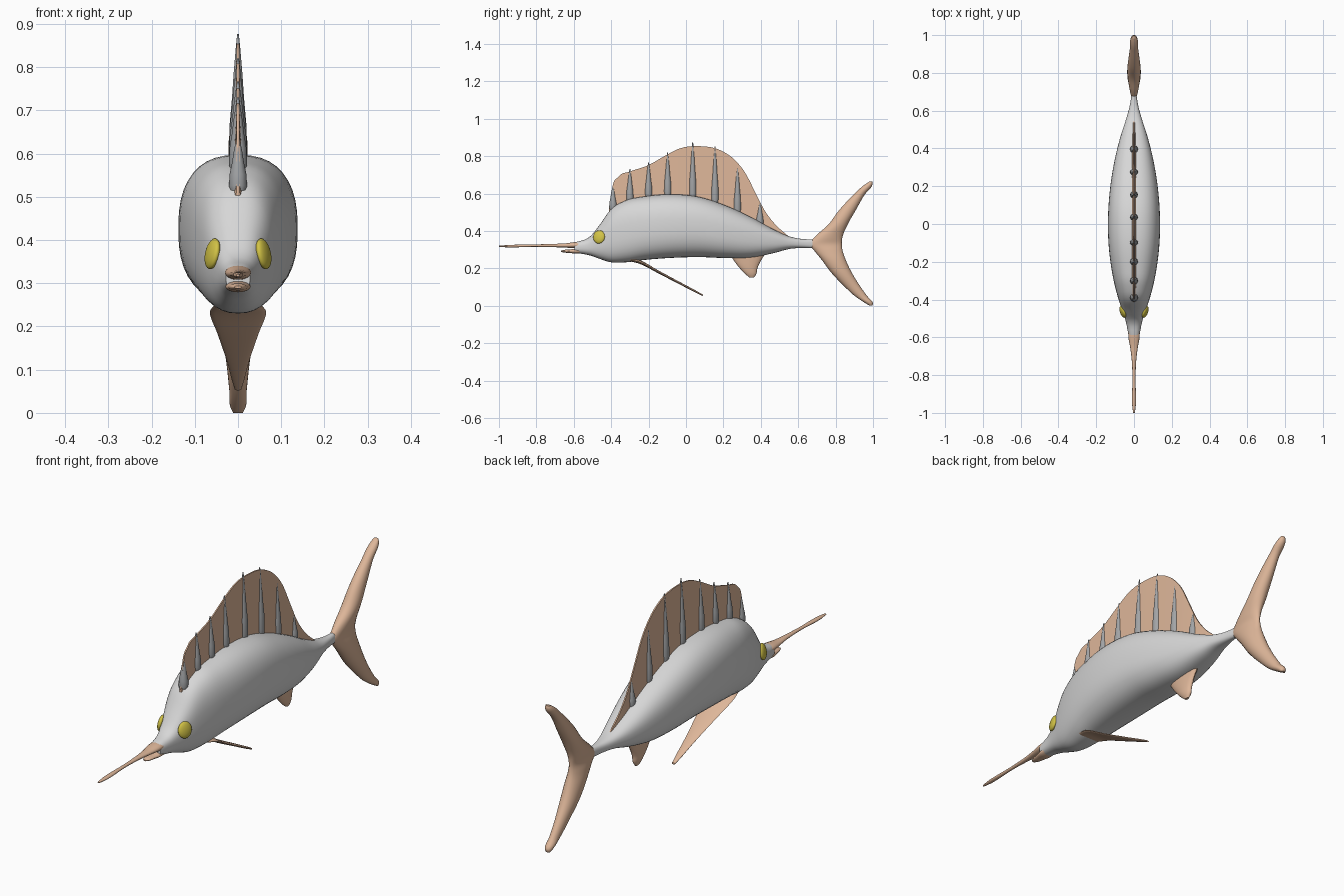
import bpy, bmesh, math


def material(name, rgb):
    m = bpy.data.materials.new(name)
    m.diffuse_color = (*rgb, 1)
    return m


GREY = material("body light grey", (0.68, 0.68, 0.68))
TAN = material("fin tan", (0.73, 0.47, 0.32))
STEEL = material("spine grey", (0.36, 0.37, 0.38))
YELLOW = material("eye yellow", (0.64, 0.54, 0.06))


def finish(bm, name, mat, angle=50):
    bmesh.ops.recalc_face_normals(bm, faces=bm.faces)
    me = bpy.data.meshes.new(name)
    bm.to_mesh(me)
    bm.free()
    ob = bpy.data.objects.new(name, me)
    bpy.context.collection.objects.link(ob)
    me.materials.append(mat)
    bpy.ops.object.select_all(action='DESELECT')
    ob.select_set(True)
    bpy.context.view_layer.objects.active = ob
    bpy.ops.object.shade_smooth_by_angle(angle=math.radians(angle))
    return ob


def smooth_rows(rows, k):
    """Cubic interpolation of rows; the first column is the parameter."""
    n = len(rows)
    d = [[(b - a) / (q[0] - p[0]) for a, b in zip(p, q)] for p, q in zip(rows, rows[1:])]
    m = [d[0]]
    for i in range(1, n - 1):
        h0, h1 = rows[i][0] - rows[i - 1][0], rows[i + 1][0] - rows[i][0]
        m.append([(h0 * b + h1 * a) / (h0 + h1) for a, b in zip(d[i - 1], d[i])])
    m.append(d[-1])
    out = []
    for i in range(n - 1):
        h = rows[i + 1][0] - rows[i][0]
        for j in range(k):
            s = j / k
            a, b = 2 * s**3 - 3 * s**2 + 1, s**3 - 2 * s**2 + s
            c, e = 3 * s**2 - 2 * s**3, s**3 - s**2
            r = [a * p + b * h * u + c * q + e * h * v
                 for p, u, q, v in zip(rows[i], m[i], rows[i + 1], m[i + 1])]
            r[0] = rows[i][0] + s * h
            out.append(r)
    return out + [list(rows[-1])]


def skin(rings, name, mat, angle=50):
    bm = bmesh.new()
    vs = [[bm.verts.new(p) for p in ring] for ring in rings]
    n = len(vs[0])
    for a, b in zip(vs, vs[1:]):
        for i in range(n):
            bm.faces.new((a[i], a[(i + 1) % n], b[(i + 1) % n], b[i]))
    bm.faces.new(vs[0])
    bm.faces.new(vs[-1])
    return finish(bm, name, mat, angle)


def loft(name, mat, axis, rows, n=24, power=2.0, k=5):
    """Rows: position along axis, low edge, high edge, half width in x."""
    rings = []
    for t, lo, hi, hx in smooth_rows(rows, k):
        ring = []
        for i in range(n):
            a = 2 * math.pi * i / n
            c, s = math.cos(a), math.sin(a)
            x = hx * math.copysign(abs(c) ** (2 / power), c)
            v = (lo + hi) / 2 + (hi - lo) / 2 * math.copysign(abs(s) ** (2 / power), s)
            ring.append((x, t, v) if axis == 'y' else (x, v, t))
        rings.append(ring)
    return skin(rings, name, mat)


# body
loft("body", GREY, 'y', [
    (-0.595, 0.284, 0.338, 0.028), (-0.51, 0.268, 0.373, 0.045),
    (-0.46, 0.25, 0.435, 0.061), (-0.405, 0.233, 0.512, 0.08),
    (-0.325, 0.232, 0.562, 0.102), (-0.22, 0.245, 0.585, 0.122),
    (-0.03, 0.258, 0.595, 0.138), (0.075, 0.26, 0.581, 0.136),
    (0.21, 0.255, 0.537, 0.124), (0.34, 0.257, 0.478, 0.102),
    (0.475, 0.283, 0.405, 0.068), (0.555, 0.304, 0.37, 0.042),
    (0.62, 0.309, 0.357, 0.024), (0.69, 0.309, 0.355, 0.012)], n=40, power=2.5)

# bill and lower jaw
loft("bill", TAN, 'y', [
    (-1.0, 0.315, 0.321, 0.004), (-0.99, 0.314, 0.322, 0.006),
    (-0.8, 0.315, 0.328, 0.008), (-0.7, 0.313, 0.331, 0.014),
    (-0.65, 0.311, 0.333, 0.021), (-0.595, 0.308, 0.34, 0.03),
    (-0.56, 0.31, 0.342, 0.03)], n=16)
loft("lower_jaw", TAN, 'y', [
    (-0.668, 0.288, 0.294, 0.008), (-0.655, 0.285, 0.298, 0.015),
    (-0.62, 0.282, 0.301, 0.023), (-0.59, 0.279, 0.305, 0.029),
    (-0.56, 0.282, 0.305, 0.028)], n=16)

# eyes
for side, name in ((1, "right_eye"), (-1, "left_eye")):
    bm = bmesh.new()
    bmesh.ops.create_uvsphere(bm, u_segments=24, v_segments=16, radius=1)
    eye = finish(bm, name, YELLOW)
    eye.scale = (0.014, 0.033, 0.036)
    eye.rotation_euler = (0, -0.2 * side, -0.35 * side)
    eye.location = (0.059 * side, -0.465, 0.368)

# sail: y, base height, top height
sail = smooth_rows([
    (-0.412, 0.47, 0.515), (-0.395, 0.48, 0.63), (-0.363, 0.5, 0.688),
    (-0.3, 0.53, 0.717), (-0.2, 0.55, 0.752), (-0.11, 0.56, 0.803),
    (-0.03, 0.56, 0.842), (0.075, 0.55, 0.853), (0.18, 0.52, 0.833),
    (0.26, 0.48, 0.78), (0.315, 0.46, 0.713), (0.37, 0.43, 0.607),
    (0.42, 0.4, 0.51), (0.475, 0.37, 0.437), (0.545, 0.34, 0.374)], 5)
skin([[(-0.011, y, b), (-0.003, y, t), (0.003, y, t), (0.011, y, b)]
      for y, b, t in sail], "sail", TAN, 30)

# sail spines: y, base height, tip height
for i, (y, b, t) in enumerate([
        (-0.39, 0.515, 0.642), (-0.3, 0.565, 0.73), (-0.2, 0.585, 0.767),
        (-0.098, 0.592, 0.82), (0.036, 0.58, 0.876), (0.155, 0.553, 0.852),
        (0.275, 0.5, 0.752), (0.395, 0.435, 0.553)]):
    loft("sail_spine_%d" % (i + 1), STEEL, 'z',
         [(b + f * (t - b), y - r, y + r, r) for f, r in (
             (0, 0.019), (0.08, 0.021), (0.5, 0.014), (0.9, 0.005), (1, 0.002))],
         n=12, k=2)

# tail fin
loft("tail_fin", TAN, 'z', [
    (0.0, 0.983, 0.996, 0.011), (0.012, 0.962, 1.0, 0.017),
    (0.05, 0.905, 0.97, 0.02), (0.1, 0.85, 0.934, 0.025),
    (0.185, 0.77, 0.882, 0.035), (0.25, 0.722, 0.852, 0.035),
    (0.295, 0.685, 0.837, 0.029), (0.33, 0.658, 0.833, 0.024),
    (0.365, 0.685, 0.836, 0.029), (0.43, 0.757, 0.862, 0.035),
    (0.515, 0.822, 0.91, 0.03), (0.595, 0.898, 0.956, 0.022),
    (0.652, 0.962, 0.998, 0.017), (0.665, 0.983, 0.996, 0.011)], n=24)

# swept belly fin
loft("belly_fin", TAN, 'y', [
    (-0.3, 0.238, 0.258, 0.055), (-0.25, 0.225, 0.245, 0.065),
    (-0.15, 0.174, 0.19, 0.047), (-0.02, 0.107, 0.12, 0.024),
    (0.06, 0.066, 0.077, 0.013), (0.09, 0.052, 0.06, 0.008)], n=20)

# rear underside fin
loft("rear_belly_fin", TAN, 'z', [
    (0.3, 0.22, 0.44, 0.022), (0.25, 0.25, 0.406, 0.02),
    (0.2, 0.288, 0.382, 0.017), (0.165, 0.322, 0.374, 0.012),
    (0.15, 0.34, 0.363, 0.006)], n=20)
